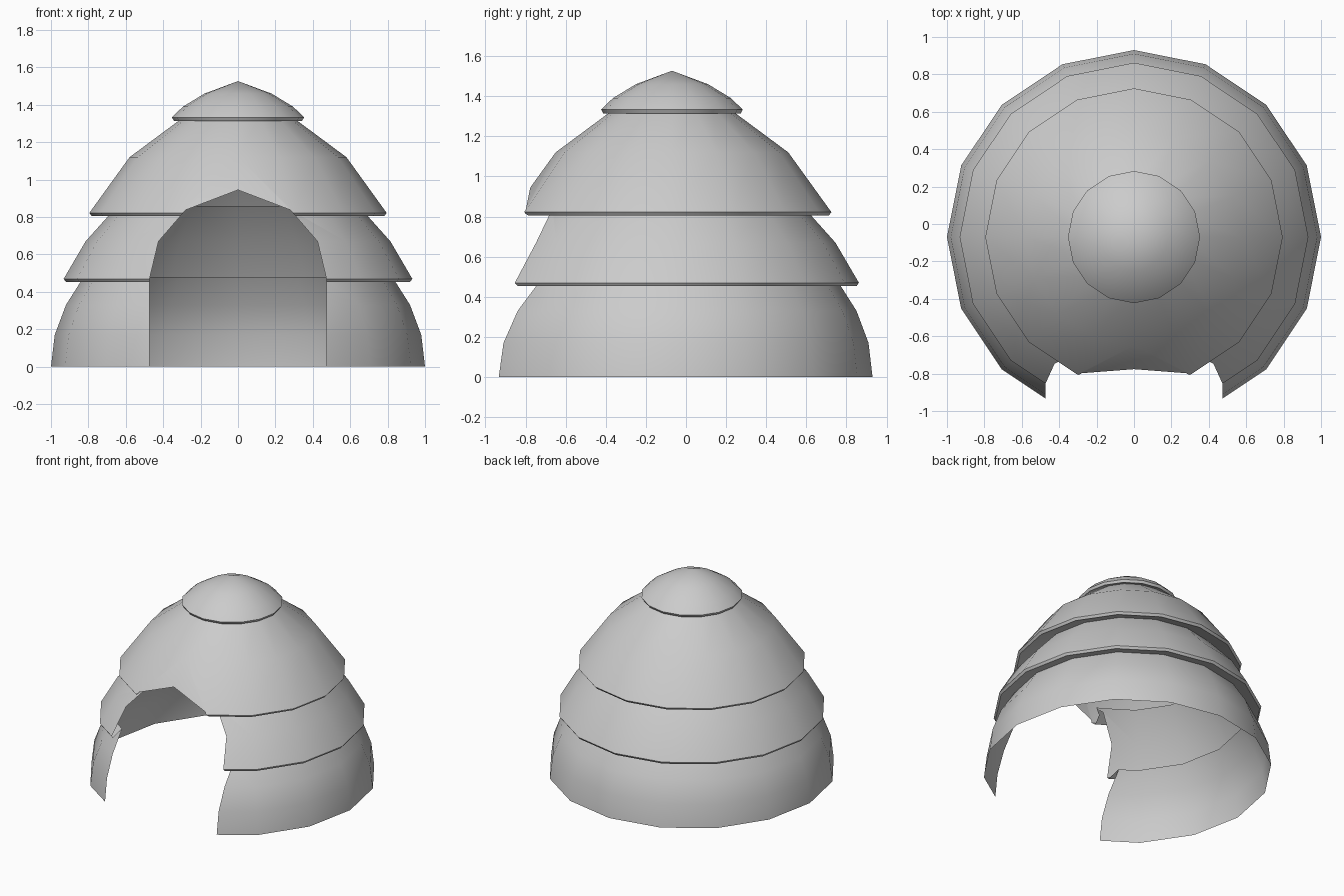
import bpy, bmesh, math
from mathutils import Vector

if "Cube" in bpy.data.objects:
    bpy.data.objects.remove(bpy.data.objects["Cube"])

SIDES, CY = 16, -0.07

# Tiered dome profile (radius, height), stepping out at each lip
profile = [
    (1.0, 0), (0.98, 0.17), (0.92, 0.33), (0.825, 0.48),
    (0.92, 0.453), (0.932, 0.47), (0.815, 0.67), (0.645, 0.86),
    (0.782, 0.805), (0.795, 0.822), (0.58, 1.12), (0.29, 1.335),
    (0.343, 1.315), (0.353, 1.333), (0.295, 1.39), (0.18, 1.46),
]
bm = bmesh.new()
rings = [[bm.verts.new((r * math.cos(2 * math.pi * j / SIDES),
                        r * math.sin(2 * math.pi * j / SIDES) + CY, z))
          for j in range(SIDES)] for r, z in profile]
for a, b in zip(rings, rings[1:]):
    for j in range(SIDES):
        k = (j + 1) % SIDES
        bm.faces.new((a[j], a[k], b[k], b[j]))
tip = bm.verts.new((0, CY, 1.527))
for j in range(SIDES):
    bm.faces.new((rings[-1][j], rings[-1][(j + 1) % SIDES], tip))

# Arched doorway: slice the front along each arch edge, then remove the inside
half = [(0.473, -0.1), (0.473, 0.47), (0.425, 0.67), (0.28, 0.838), (0, 0.945)]
arch = half + [(-x, z) for x, z in half[-2::-1]]
planes = []
for (x0, z0), (x1, z1) in zip(arch, arch[1:]):
    planes.append((Vector((x0, 0, z0)), Vector((z1 - z0, 0, x0 - x1)).normalized()))


def near_door(f):
    c = f.calc_center_median()
    return c.y < CY - 0.05 and min(v.co.z for v in f.verts) < 1.0


for co, no in planes:
    faces = [f for f in bm.faces if near_door(f)]
    geom = faces + list({e for f in faces for e in f.edges}) + list({v for f in faces for v in f.verts})
    bmesh.ops.bisect_plane(bm, geom=geom, dist=1e-5, plane_co=co, plane_no=no)
inside = [f for f in bm.faces if near_door(f) and
          all((f.calc_center_median() - co).dot(no) < 0 for co, no in planes)]
bmesh.ops.delete(bm, geom=inside, context='FACES')

# Merge the leftover coplanar slices
bmesh.ops.dissolve_limit(bm, angle_limit=0.01, verts=bm.verts[:], edges=bm.edges[:])

mesh = bpy.data.meshes.new("tiered_hut_shell")
bm.to_mesh(mesh)
bm.free()
hut = bpy.data.objects.new("tiered_hut_shell", mesh)
bpy.context.collection.objects.link(hut)
bpy.context.view_layer.objects.active = hut
hut.select_set(True)
bpy.ops.object.shade_smooth_by_angle(angle=math.radians(40))
